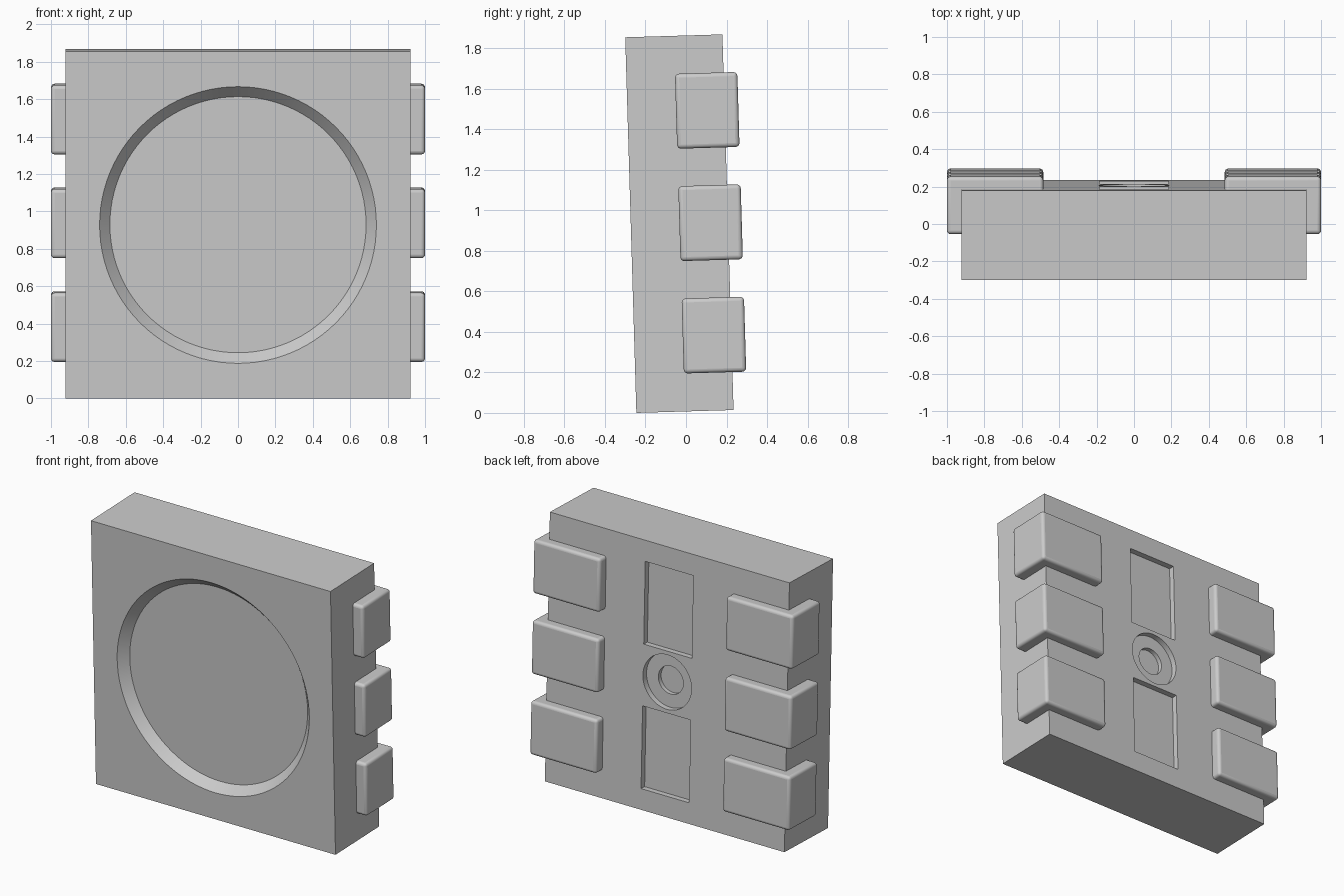
import bpy
import math
from mathutils import Matrix, Vector

default = bpy.data.objects.get("Cube")
if default:
    bpy.data.objects.remove(default, do_unlink=True)

W, D, H = 1.845, 0.48, 1.855        # body width, depth, height
MID = H / 2
TILT = Matrix.Translation((0, -0.245, 0)) @ Matrix.Rotation(math.radians(1.7), 4, 'X')

grey = bpy.data.materials.new("light grey")
grey.use_nodes = True
grey.diffuse_color = (0.6, 0.6, 0.6, 1)
grey.node_tree.nodes["Principled BSDF"].inputs["Base Color"].default_value = (0.6, 0.6, 0.6, 1)


def prism(name, lower, upper):
    """Solid between two matching rings of points."""
    n = len(lower)
    faces = [list(range(n))[::-1], list(range(n, 2 * n))]
    faces += [[i, (i + 1) % n, n + (i + 1) % n, n + i] for i in range(n)]
    mesh = bpy.data.meshes.new(name)
    mesh.from_pydata([Vector(p) for p in lower + upper], [], faces)
    mesh.materials.append(grey)
    obj = bpy.data.objects.new(name, mesh)
    bpy.context.collection.objects.link(obj)
    return obj


def box(name, x0, x1, y0, y1, z0, z1):
    ring = [(x0, y0), (x1, y0), (x1, y1), (x0, y1)]
    return prism(name, [(x, y, z0) for x, y in ring], [(x, y, z1) for x, y in ring])


def disc(name, y0, r0, y1, r1, n=96):
    """Round plug along y; y0 is the end nearer the front."""
    def ring(y, r):
        return [(r * math.cos(a), y, MID - r * math.sin(a))
                for a in (2 * math.pi * i / n for i in range(n))]
    return prism(name, ring(y0, r0), ring(y1, r1))


def activate(obj):
    bpy.ops.object.select_all(action='DESELECT')
    obj.select_set(True)
    bpy.context.view_layer.objects.active = obj


def cut(obj, cutter):
    mod = obj.modifiers.new("cut", 'BOOLEAN')
    mod.operation, mod.solver, mod.object = 'DIFFERENCE', 'EXACT', cutter
    activate(obj)
    bpy.ops.object.modifier_apply(modifier=mod.name)
    bpy.data.objects.remove(cutter, do_unlink=True)


def finish(obj):
    activate(obj)
    bpy.ops.object.shade_smooth_by_angle(angle=math.radians(35))
    obj.matrix_world = TILT


# Body block
body = box("body", -W / 2, W / 2, 0, D, 0, H)

# Tapered round window in the front, extended past the face by its own slope
depth, r_in, r_out, extra = 0.06, 0.685, 0.74, 0.03
slope = (r_out - r_in) / depth
cut(body, disc("window_cutter", -extra, r_out + slope * extra, depth, r_in))

# Corner notch at the upper front
leg, e = 0.367, 0.05
corner = [(W / 2 - leg - e, H + e), (W / 2 + e, H + e), (W / 2 + e, H - leg - e)]
cut(body, prism("notch_cutter", [(x, -e, z) for x, z in corner][::-1],
                [(x, 0.08, z) for x, z in corner][::-1]))

# Back pockets: two rectangles and a stepped round hole
for z0 in (0.145, H - 0.715):
    cut(body, box("pocket_cutter", -0.185, 0.185, D - 0.04, D + e, z0, z0 + 0.57))
cut(body, disc("round_cutter", D - 0.04, 0.187, D + e, 0.187, 64))
cut(body, disc("hole_cutter", D - 0.07, 0.096, D + e, 0.096, 48))
finish(body)

# Rounded contact pads, three on each side
for side, sign in (("left", 1), ("right", -1)):
    for level, step in (("lower", -1), ("middle", 0), ("upper", 1)):
        z = MID + step * 0.555
        x0, x1 = sorted((sign * 0.485, sign))
        pad = box(f"{side}_{level}_pad", x0, x1, 0.24, 0.548, z - 0.185, z + 0.185)
        bevel = pad.modifiers.new("rounding", 'BEVEL')
        bevel.width, bevel.segments = 0.02, 4
        finish(pad)
